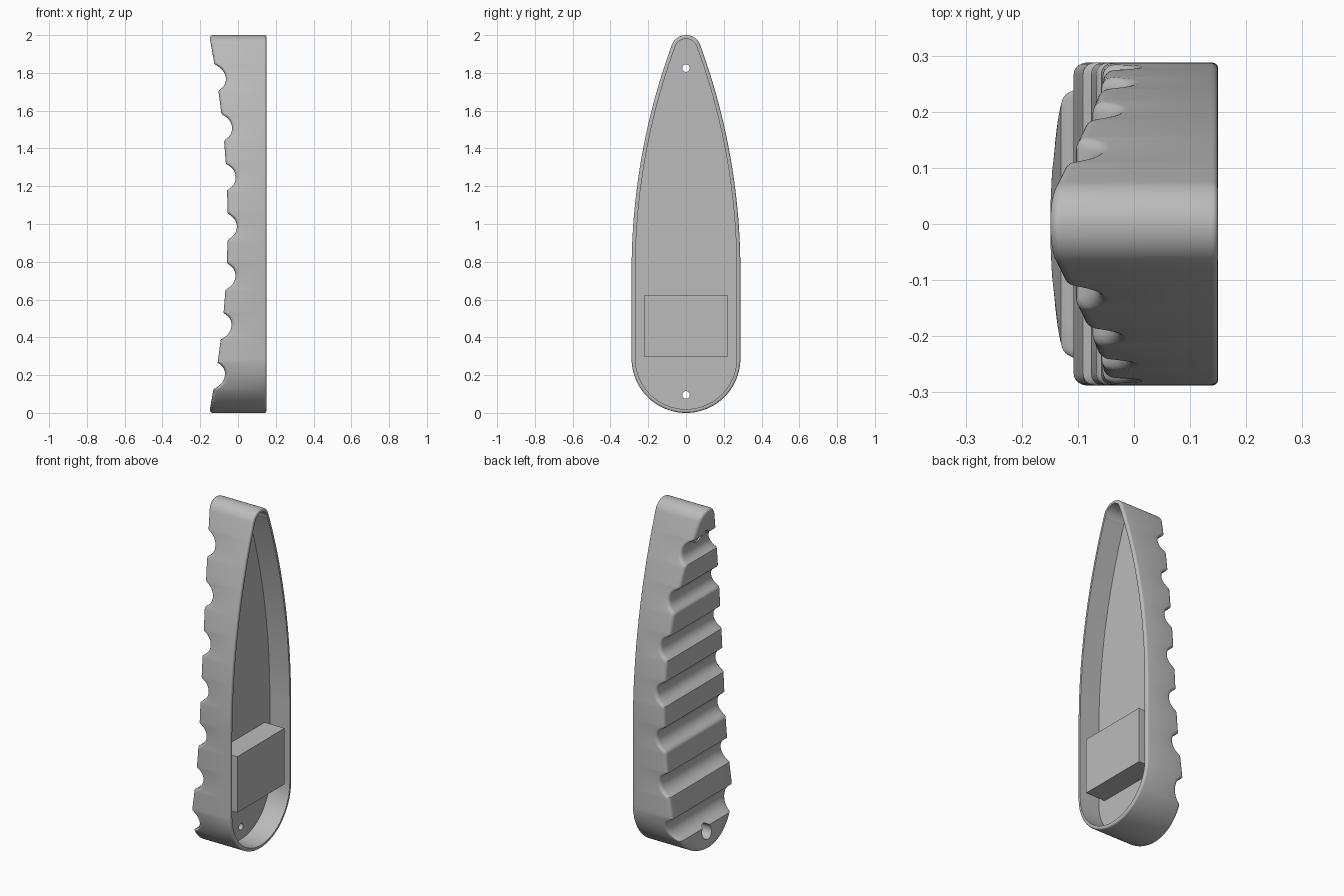
import bpy, bmesh, math

if "Cube" in bpy.data.objects:
    bpy.data.objects.remove(bpy.data.objects["Cube"], do_unlink=True)

grey = bpy.data.materials.new("plain grey")
grey.use_nodes = True
COLOUR = (0.5, 0.5, 0.5, 1)
grey.diffuse_color = COLOUR
grey.node_tree.nodes["Principled BSDF"].inputs["Base Color"].default_value = COLOUR

# Teardrop outline: round bottom, straight sides, long flank arc, small round tip
BASE_R, TIP_R, TIP_Z, FLANK_Z, FLANK_R = 0.288, 0.08, 1.92, 0.75, 3.49
FLANK_R = ((TIP_Z - FLANK_Z) ** 2 + BASE_R ** 2 - TIP_R ** 2) / (2 * (BASE_R - TIP_R))
TANGENT_Z = TIP_Z + TIP_R * (TIP_Z - FLANK_Z) / (FLANK_R - TIP_R)
FRONT_X, FLOOR_X, WALL = 0.15, 0.02, 0.02
ROWS = 320


def half_width(z, inset=0.0):
    if z < BASE_R:
        return math.sqrt(max((BASE_R - inset) ** 2 - (z - BASE_R) ** 2, 0))
    if z < FLANK_Z:
        return BASE_R - inset
    if z < TANGENT_Z:
        arc = math.sqrt((FLANK_R - inset) ** 2 - (z - FLANK_Z) ** 2) - FLANK_R + BASE_R
        if z < TIP_Z or inset == 0:
            return arc
    tip = math.sqrt(max((TIP_R - inset) ** 2 - (z - TIP_Z) ** 2, 0))
    return min(arc, tip) if z < TANGENT_Z else tip


def edge_distance(y, z):
    y = abs(y)
    if z < BASE_R:
        return BASE_R - math.hypot(y, z - BASE_R)
    if z < FLANK_Z:
        return BASE_R - y
    if (z - TIP_Z) * (FLANK_R - BASE_R) > y * (TIP_Z - FLANK_Z):
        return TIP_R - math.hypot(y, z - TIP_Z)
    return FLANK_R - math.hypot(y + FLANK_R - BASE_R, z - FLANK_Z)


def fillet(d, r):
    d = min(max(d, 0), r)
    return r - math.sqrt(max(r * r - (r - d) ** 2, 0))


# Grip curve with seven finger grooves that have softened lips
GROOVES = [0.195 + 0.2635 * i for i in range(7)]


def grip_x(z):
    d = min(abs(z - c) for c in GROOVES)
    r, lip = 0.07, 0.025
    h = math.sqrt(max(r * r - d * d, 0)) - 0.021 - 2 * max(0, d - r)
    cut = max(h, 0) + max(lip - abs(h), 0) ** 2 / (4 * lip)
    return -0.055 - 0.098 * (z - 1) ** 2 + cut


def make_object(name, bm):
    bmesh.ops.recalc_face_normals(bm, faces=bm.faces)
    mesh = bpy.data.meshes.new(name)
    bm.to_mesh(mesh)
    bm.free()
    mesh.materials.append(grey)
    obj = bpy.data.objects.new(name, mesh)
    bpy.context.collection.objects.link(obj)
    return obj


# Handle body: closed loops across the width, stacked from bottom to top
def row_ys(z):
    w = half_width(z)
    s = min(1, w / 0.05)
    edge = [w - s * o for o in (0, 0.001, 0.003, 0.006, 0.01, 0.015, 0.022)]
    half = edge + [edge[-1] * (1 - k / 5) for k in range(1, 5)]
    return half + [0] + [-y for y in reversed(half)]


bm = bmesh.new()
loops = []
for i in range(ROWS + 1):
    z = 1 - math.cos(math.pi * i / ROWS)
    ys = row_ys(z)
    back = [(grip_x(z) + fillet(edge_distance(y, z), 0.022), y, z) for y in ys]
    front = [(FRONT_X - fillet(edge_distance(y, z), 0.011), y, z) for y in reversed(ys)]
    loops.append([bm.verts.new(p) for p in back + front])
for a, b in zip(loops, loops[1:]):
    n = len(a)
    for j in range(n):
        k = (j + 1) % n
        bm.faces.new((a[j], a[k], b[k], b[j]))
bmesh.ops.remove_doubles(bm, verts=bm.verts, dist=1e-5)
body = make_object("handle_shell", bm)

# Cutter for the hollow side
bm = bmesh.new()
low, high = WALL, TIP_Z + TIP_R - WALL
zs = [low + (high - low) * (1 - math.cos(math.pi * i / 160)) / 2 for i in range(161)]
right = [(half_width(z, WALL), z) for z in zs]
left = [(-y, z) for y, z in reversed(right[1:-1])]
right[0], right[-1] = (0, low), (0, high)
face = bm.faces.new([bm.verts.new((FLOOR_X, y, z)) for y, z in right + left])
ext = bmesh.ops.extrude_face_region(bm, geom=[face])
bmesh.ops.translate(bm, vec=(0.3, 0, 0),
                    verts=[v for v in ext["geom"] if isinstance(v, bmesh.types.BMVert)])
cutters = [make_object("hollow_cutter", bm)]


# Cutters for screw holes and their wider recesses
def cylinder(name, r, x0, x1, z):
    bpy.ops.mesh.primitive_cylinder_add(vertices=32, radius=r, depth=x1 - x0,
                                        location=((x0 + x1) / 2, 0, z),
                                        rotation=(0, math.pi / 2, 0))
    bpy.context.object.name = name
    return bpy.context.object


for z in (0.095, 1.825):
    cutters.append(cylinder("screw_hole_cutter", 0.02, -0.3, 0.1, z))
    cutters.append(cylinder("screw_recess_cutter", 0.042, -0.3, -0.06, z))

bpy.ops.object.select_all(action="DESELECT")
bpy.context.view_layer.objects.active = body
body.select_set(True)
for cutter in cutters:
    cutter.hide_render = True
    mod = body.modifiers.new("cut", "BOOLEAN")
    mod.operation, mod.solver, mod.object = "DIFFERENCE", "EXACT", cutter
    bpy.ops.object.modifier_apply(modifier=mod.name)
for cutter in cutters:
    bpy.data.objects.remove(cutter, do_unlink=True)
bpy.ops.object.shade_smooth_by_angle(angle=math.radians(35))

# Block standing on the hollow floor
bm = bmesh.new()
bmesh.ops.create_cube(bm, size=1)
bmesh.ops.scale(bm, vec=(0.14, 0.44, 0.33), verts=bm.verts)
bmesh.ops.translate(bm, vec=(0.08, 0, 0.46), verts=bm.verts)
make_object("inner_block", bm)
